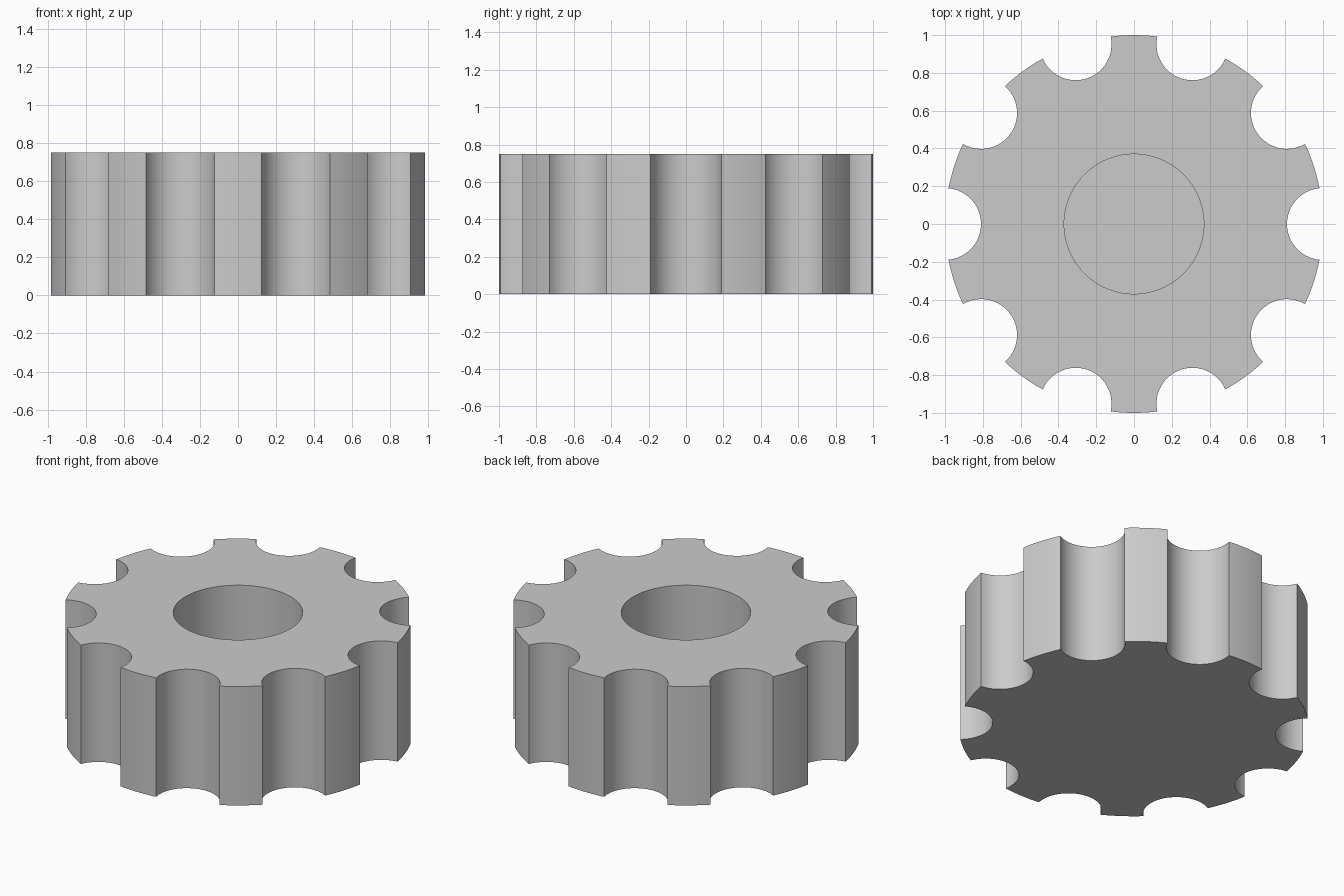
import bpy
import bmesh
from math import asin, cos, pi, radians, sin, tau
from mathutils import Vector

HEIGHT = 0.75
FLUTES = 10
FLUTE_RADIUS = 0.19      # flutes are centred on the rim, which has radius 1
BORE_RADIUS = 0.37
BORE_FLOOR = 0.25
STEPS = 24

if "Cube" in bpy.data.objects:
    bpy.data.objects.remove(bpy.data.objects["Cube"])


def fluted_outline():
    """Rim of ten lobes separated by round flutes, counter-clockwise."""
    half = 2 * asin(FLUTE_RADIUS / 2)     # half angle a flute takes from the rim
    swing = (pi - half) / 2               # half sweep of the flute arc
    points = []
    for i in range(FLUTES):
        a = i * tau / FLUTES
        centre = Vector((cos(a), sin(a)))
        for k in range(STEPS + 1):        # concave flute
            t = a + pi + swing * (1 - 2 * k / STEPS)
            points.append(centre + FLUTE_RADIUS * Vector((cos(t), sin(t))))
        lobe = tau / FLUTES - 2 * half
        for k in range(1, 8):             # convex lobe
            t = a + half + lobe * k / 8
            points.append(Vector((cos(t), sin(t))))
    return points


def ring(bm, points, z):
    return [bm.verts.new((p.x, p.y, z)) for p in points]


def wall(bm, lower, upper):
    n = len(lower)
    for i in range(n):
        j = (i + 1) % n
        bm.faces.new((lower[i], lower[j], upper[j], upper[i]))


bm = bmesh.new()

# Fluted outside wall and closed base
rim = fluted_outline()
base, top = ring(bm, rim, 0), ring(bm, rim, HEIGHT)
wall(bm, base, top)
bm.faces.new(base[::-1])

# Blind round bore
circle = [BORE_RADIUS * Vector((cos(tau * k / 96), sin(tau * k / 96))) for k in range(96)]
floor, mouth = ring(bm, circle, BORE_FLOOR), ring(bm, circle, HEIGHT)
wall(bm, floor[::-1], mouth[::-1])
bm.faces.new(floor)

# Top face between the rim and the bore
edges = [bm.edges.get((loop[i - 1], loop[i])) for loop in (top, mouth) for i in range(len(loop))]
bmesh.ops.triangle_fill(bm, use_beauty=True, edges=edges, normal=(0, 0, 1))
bmesh.ops.recalc_face_normals(bm, faces=bm.faces)

mesh = bpy.data.meshes.new("fluted_knob")
bm.to_mesh(mesh)
bm.free()
knob = bpy.data.objects.new("fluted_knob", mesh)
bpy.context.collection.objects.link(knob)

# Plain grey material
grey = bpy.data.materials.new("plain_grey")
grey.use_nodes = True
grey.diffuse_color = (0.6, 0.6, 0.6, 1)
grey.node_tree.nodes["Principled BSDF"].inputs["Base Color"].default_value = (0.6, 0.6, 0.6, 1)
mesh.materials.append(grey)

# Smooth curved walls, sharp rims
bpy.ops.object.select_all(action="DESELECT")
knob.select_set(True)
bpy.context.view_layer.objects.active = knob
bpy.ops.object.shade_smooth_by_angle(angle=radians(30))
